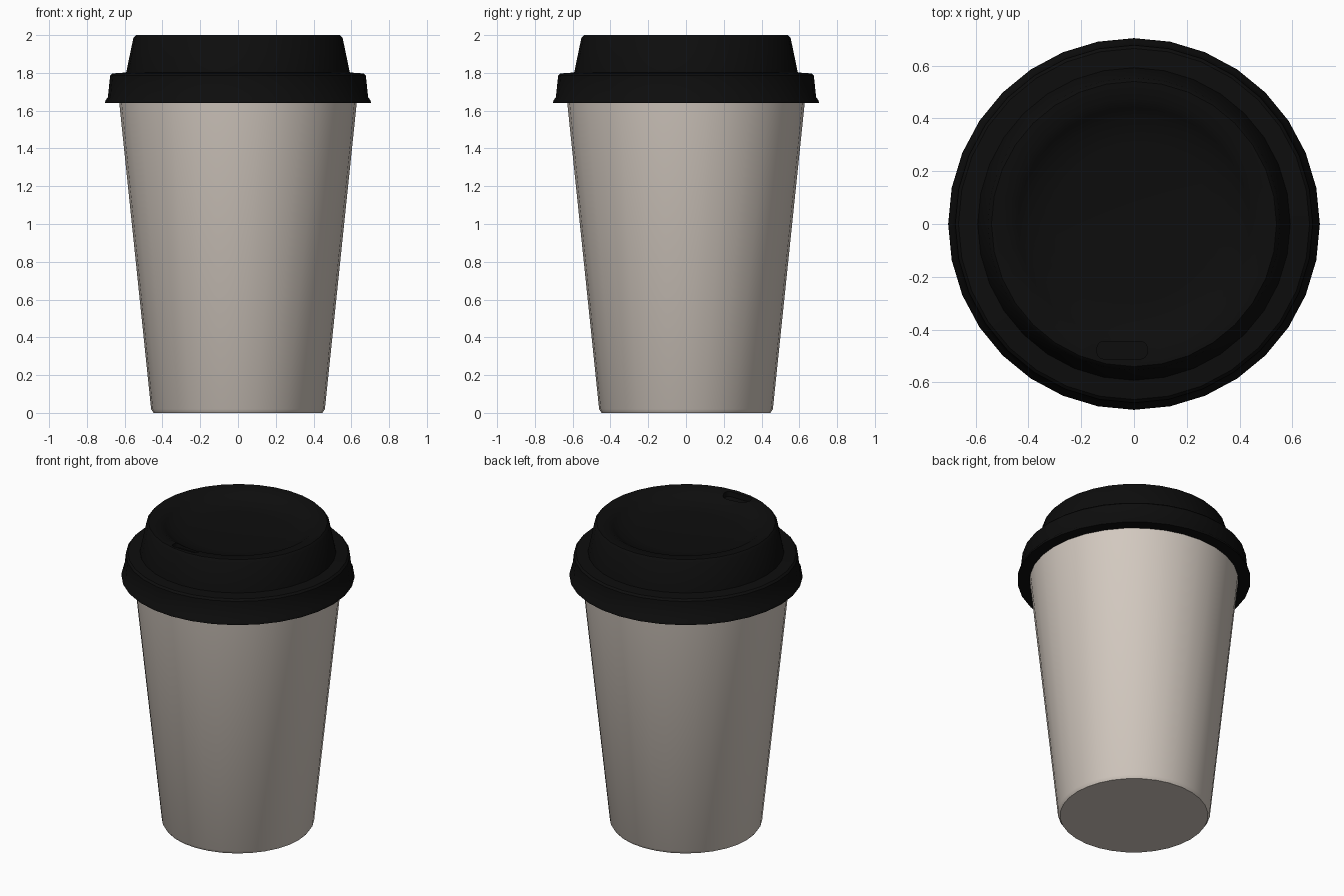
import bpy
import bmesh
import math
from mathutils import Matrix, Vector

SIDES = 32

old = bpy.data.objects.get("Cube")
if old:
    bpy.data.objects.remove(old, do_unlink=True)


def make_material(name, rgb):
    mat = bpy.data.materials.new(name)
    mat.use_nodes = True
    colour = (*rgb, 1)
    mat.diffuse_color = colour
    mat.node_tree.nodes["Principled BSDF"].inputs["Base Color"].default_value = colour
    return mat


def add_object(name, bm, mat):
    mesh = bpy.data.meshes.new(name)
    bm.to_mesh(mesh)
    bm.free()
    mesh.materials.append(mat)
    obj = bpy.data.objects.new(name, mesh)
    bpy.context.collection.objects.link(obj)
    return obj


def select_only(obj):
    bpy.ops.object.select_all(action="DESELECT")
    obj.select_set(True)
    bpy.context.view_layer.objects.active = obj


def lathe(name, profile, mat):
    """Turn a (radius, height) profile round the z axis."""
    bm = bmesh.new()
    verts = [bm.verts.new((r, 0, z)) for r, z in profile]
    edges = [bm.edges.new(pair) for pair in zip(verts, verts[1:])]
    bmesh.ops.spin(bm, geom=verts + edges, cent=(0, 0, 0), axis=(0, 0, 1),
                   angle=math.tau, steps=SIDES)
    bmesh.ops.remove_doubles(bm, verts=bm.verts, dist=0.0005)
    bmesh.ops.recalc_face_normals(bm, faces=bm.faces)
    return add_object(name, bm, mat)


paper = make_material("warm grey paper", (0.65, 0.585, 0.525))
plastic = make_material("black plastic", (0.004, 0.004, 0.004))

# Tapered paper cup, hollow inside
cup = lathe("cup", [
    (0, 0), (0.447, 0), (0.46, 0.02), (0.642, 1.77),
    (0.625, 1.77), (0.445, 0.05), (0, 0.05)], paper)

# Lid: flared skirt, ledge, raised collar, dished top, then the underside
lid = lathe("lid", [
    (0.63, 1.64), (0.704, 1.64), (0.702, 1.655), (0.689, 1.67),
    (0.677, 1.785), (0.665, 1.797), (0.592, 1.802), (0.554, 1.985),
    (0.54, 2.0), (0.475, 1.997), (0.44, 1.975), (0.40, 1.95),
    (0.30, 1.935), (0, 1.93),
    (0, 1.90), (0.40, 1.91), (0.515, 1.93), (0.56, 1.78), (0.645, 1.78),
    (0.63, 1.64)], plastic)

# Rounded sip pocket pressed into the front of the rim
bm = bmesh.new()
bmesh.ops.create_cube(bm, size=1, matrix=Matrix.LocRotScale(
    Vector((-0.045, -0.478, 2.015)), None, Vector((0.19, 0.066, 0.1))))
uprights = [e for e in bm.edges if abs(e.verts[0].co.z - e.verts[1].co.z) > 0.05]
bmesh.ops.bevel(bm, geom=uprights, offset=0.025, segments=4, profile=0.5,
                affect="EDGES")
cutter = add_object("sip_pocket_cutter", bm, plastic)
cutter.hide_render = True
cut = lid.modifiers.new("sip pocket", "BOOLEAN")
cut.operation = "DIFFERENCE"
cut.solver = "EXACT"
cut.object = cutter
select_only(lid)
bpy.ops.object.modifier_apply(modifier=cut.name)
bpy.data.objects.remove(cutter, do_unlink=True)

for obj in (cup, lid):
    select_only(obj)
    bpy.ops.object.shade_smooth_by_angle(angle=math.radians(35))
